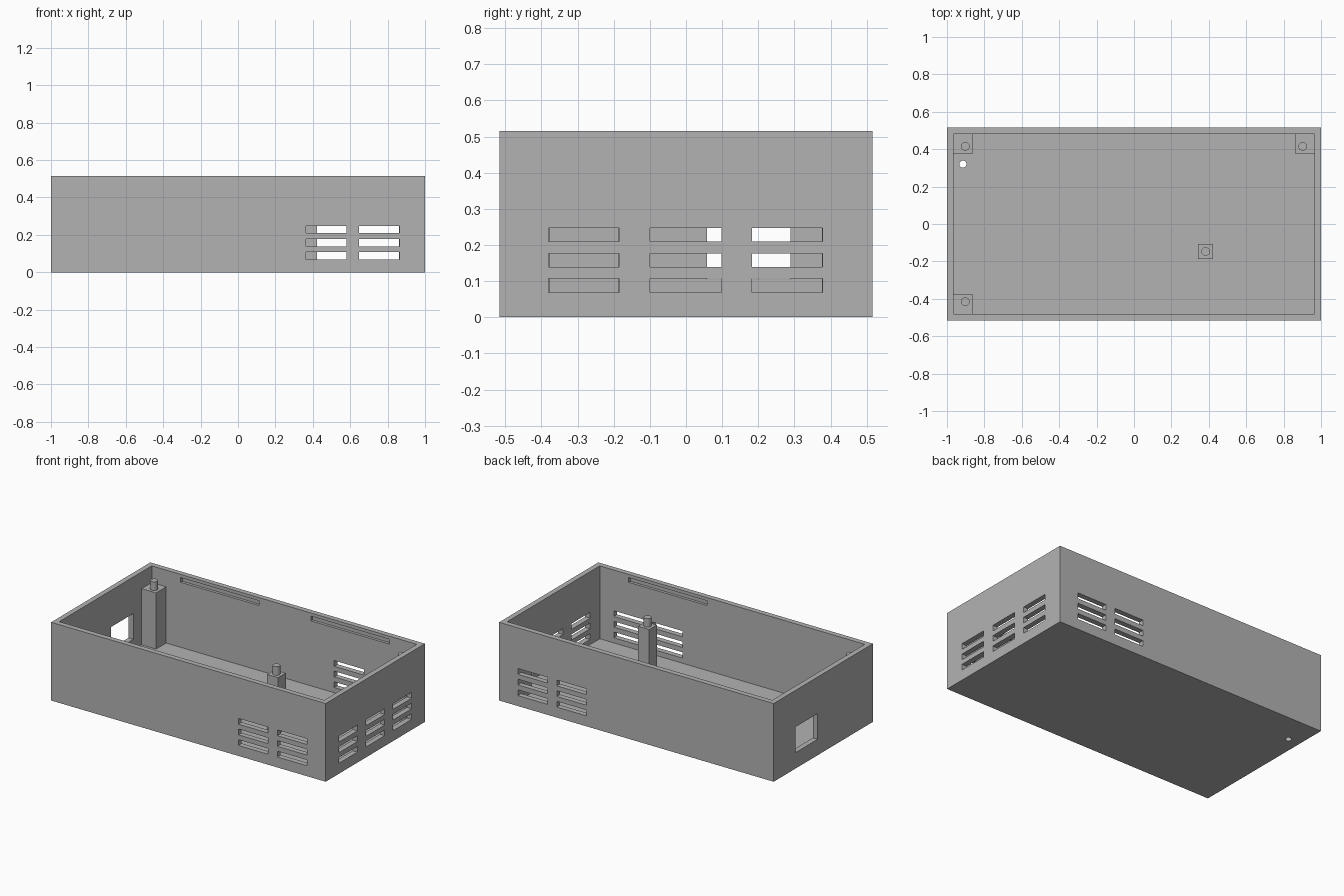
import bpy

if "Cube" in bpy.data.objects:
    bpy.data.objects.remove(bpy.data.objects["Cube"], do_unlink=True)

L, W, H, T = 1.0, 0.516, 0.515, 0.035   # half length, half width, height, wall
IX, IY = L - T, W - T                   # inner half sizes
POST_TOP, PIN_TOP = 0.405, 0.462

grey = bpy.data.materials.new("grey_plastic")
grey.use_nodes = True
colour = (0.45, 0.45, 0.45, 1)
grey.diffuse_color = colour
grey.node_tree.nodes["Principled BSDF"].inputs["Base Color"].default_value = colour


def box(name, x, y, z):
    """Box from (min, max) ranges."""
    lo, hi = zip(x, y, z)
    bpy.ops.mesh.primitive_cube_add(size=1, location=[(a + b) / 2 for a, b in zip(lo, hi)])
    ob = bpy.context.object
    ob.name = name
    ob.scale = [b - a for a, b in zip(lo, hi)]
    bpy.ops.object.transform_apply(location=True, rotation=False, scale=True)
    ob.data.materials.append(grey)
    return ob


def cylinder(name, x, y, z, r):
    bpy.ops.mesh.primitive_cylinder_add(vertices=32, radius=r, depth=z[1] - z[0],
                                        location=(x, y, (z[0] + z[1]) / 2))
    ob = bpy.context.object
    ob.name = name
    ob.data.materials.append(grey)
    bpy.ops.object.shade_smooth_by_angle()
    return ob


def cut(target, cutters):
    """Join the cutters, subtract them and remove them."""
    bpy.ops.object.select_all(action='DESELECT')
    for c in cutters:
        c.select_set(True)
    bpy.context.view_layer.objects.active = cutters[0]
    if len(cutters) > 1:
        bpy.ops.object.join()
    tool = cutters[0]
    tool.hide_render = True
    mod = target.modifiers.new("cut", 'BOOLEAN')
    mod.operation, mod.solver, mod.object = 'DIFFERENCE', 'EXACT', tool
    bpy.context.view_layer.objects.active = target
    bpy.ops.object.modifier_apply(modifier=mod.name)
    bpy.data.objects.remove(tool, do_unlink=True)


# Open-topped case
case = box("case", (-L, L), (-W, W), (0, H))
cut(case, [box("cavity_cutter", (-IX, IX), (-IY, IY), (T, H + 0.1))])

# Vent slots: three rows in the front, back and one end wall
cutters = []
OVER = 0.02
for row in range(3):
    z = (0.069 + 0.07 * row, 0.107 + 0.07 * row)
    for x in ((0.364, 0.58), (0.648, 0.863)):
        for s in (-1, 1):
            y = sorted((s * (IY - OVER), s * (W + OVER)))
            cutters.append(box("vent_cutter", x, y, z))
    for y in ((-0.38, -0.185), (-0.099, 0.098), (0.183, 0.378)):
        cutters.append(box("vent_cutter", (IX - OVER, L + OVER), y, z))

# Connector window in the other end wall
cutters.append(box("window_cutter", (-L - OVER, -IX + OVER), (0.058, 0.289), (0.105, 0.274)))

# Shallow lid-catch grooves inside the long walls
GROOVE, GZ = 0.018, (0.463, 0.494)
for x in ((-0.755, -0.185), (0.195, 0.765)):
    cutters.append(box("groove_cutter", x, (IY - OVER, IY + GROOVE), GZ))
cutters.append(box("groove_cutter", (0.185, 0.755), (-IY - GROOVE, -IY + OVER), GZ))

# Small hole through the floor
cutters.append(cylinder("hole_cutter", -0.915, 0.32, (-OVER, T + OVER), 0.019))
cut(case, cutters)

# Corner posts and one free-standing post, each with a locating pin
P = 0.105
for name, sx, sy in (("back_right", -1, 1), ("back_left", 1, 1), ("front_right", -1, -1)):
    box(name + "_post", sorted((sx * IX, sx * (IX - P))),
        sorted((sy * IY, sy * (IY - P))), (T, POST_TOP))
    cylinder(name + "_pin", sx * 0.902, sy * 0.415, (POST_TOP, PIN_TOP), 0.023)
box("middle_post", (0.343, 0.423), (-0.187, -0.107), (T, POST_TOP))
cylinder("middle_pin", 0.383, -0.147, (POST_TOP, PIN_TOP), 0.023)
